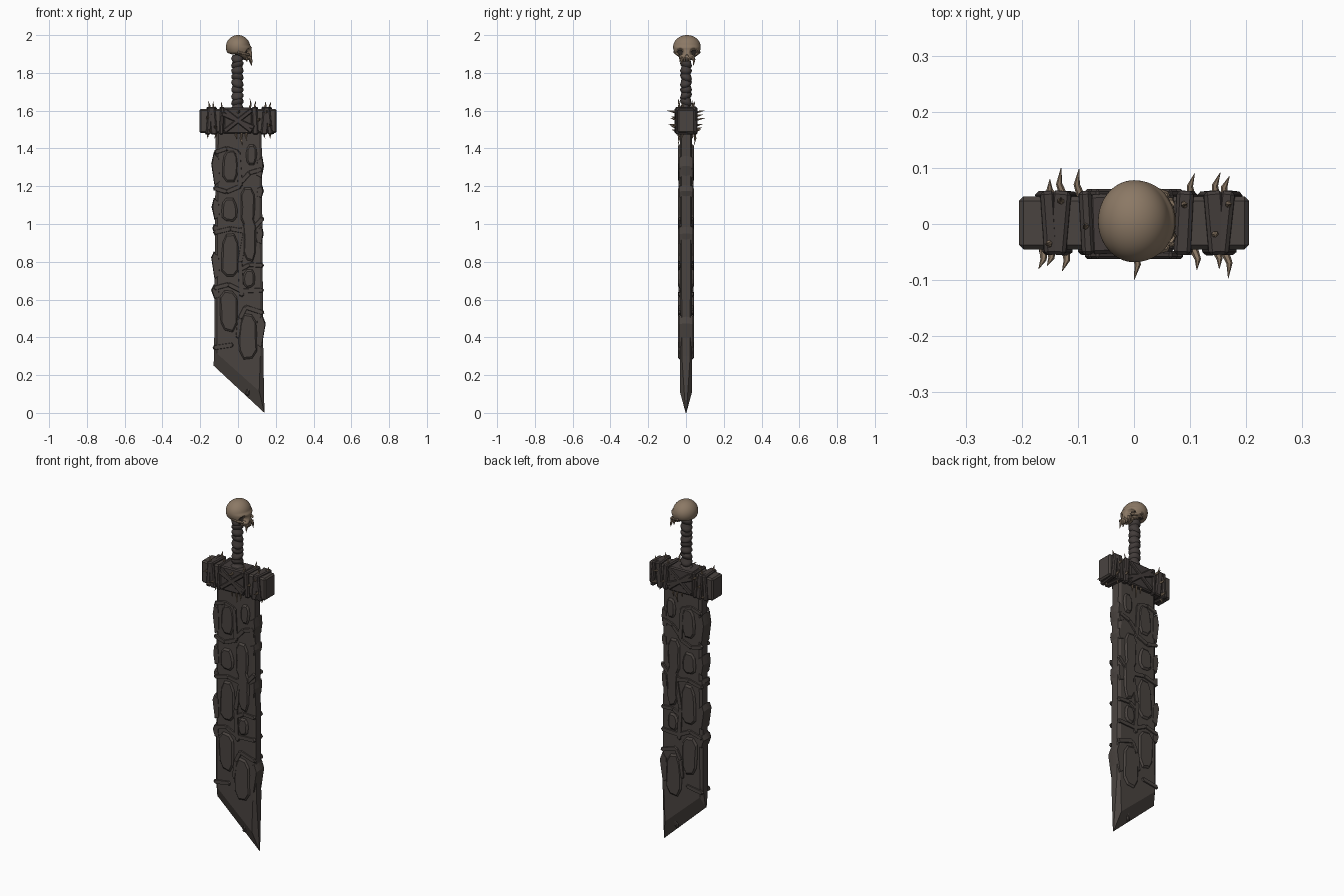
import bpy, bmesh, math, random
from mathutils import Vector, Matrix

if "Cube" in bpy.data.objects:
    bpy.data.objects.remove(bpy.data.objects["Cube"])

random.seed(4)


def material(name, rgb):
    m = bpy.data.materials.new(name)
    m.diffuse_color = (*rgb, 1)
    m.use_nodes = True
    m.node_tree.nodes["Principled BSDF"].inputs["Base Color"].default_value = m.diffuse_color
    return m


IRON = material("dark iron", (0.068, 0.057, 0.051))
LEATHER = material("dark leather", (0.056, 0.046, 0.043))
BONE = material("old bone", (0.26, 0.19, 0.13))
SOCKET = material("socket shadow", (0.03, 0.024, 0.02))


def finish(bm, name, *mats, smooth=None):
    bmesh.ops.recalc_face_normals(bm, faces=bm.faces)
    me = bpy.data.meshes.new(name)
    bm.to_mesh(me)
    bm.free()
    ob = bpy.data.objects.new(name, me)
    bpy.context.collection.objects.link(ob)
    for m in mats:
        me.materials.append(m)
    if smooth:
        bpy.ops.object.select_all(action='DESELECT')
        ob.select_set(True)
        bpy.context.view_layer.objects.active = ob
        bpy.ops.object.shade_smooth_by_angle(angle=math.radians(smooth))
    return ob


def loft(bm, rings):
    """Skin closed rings of points and cap both ends."""
    vs = [[bm.verts.new(p) for p in r] for r in rings]
    n = len(vs[0])
    for a, b in zip(vs, vs[1:]):
        for i in range(n):
            bm.faces.new((a[i], a[(i + 1) % n], b[(i + 1) % n], b[i]))
    bm.faces.new(vs[0])
    bm.faces.new(vs[-1])


def raised(bm, pts, y0, y1, shrink):
    """Bevelled slab with an x-z outline, on front and back."""
    cx = sum(p[0] for p in pts) / len(pts)
    cz = sum(p[1] for p in pts) / len(pts)

    def ring(y, d):
        out = []
        for x, z in pts:
            v = Vector((x - cx, z - cz))
            v *= max(0.3, 1 - d / v.length)
            out.append((cx + v.x, y, cz + v.y))
        return out
    for s in (-1, 1):
        loft(bm, [ring(s * y0, 0), ring(s * (y0 + y1) / 2, shrink * .25), ring(s * y1, shrink)])


def box(bm, c, size, rot=(0, 0, 0), bevel=0.006):
    m = Matrix.Translation(c)
    for a, ax in zip(rot, 'XYZ'):
        m = m @ Matrix.Rotation(math.radians(a), 4, ax)
    m = m @ Matrix.Diagonal((*size, 1))
    vs = bmesh.ops.create_cube(bm, size=1, matrix=m)['verts']
    if bevel:
        es = list({e for v in vs for e in v.link_edges})
        bmesh.ops.bevel(bm, geom=es, offset=bevel, segments=1, affect='EDGES')


def spike(bm, base, tip, r):
    base, tip = Vector(base), Vector(tip)
    d = tip - base
    q = d.to_track_quat('Z', 'Y')
    side = q @ Vector((0.12 * d.length, 0, 0))
    rings = []
    for t, k in ((0, 1), (.5, .7), (1, .06)):
        c = base + d * t + side * math.sin(t * math.pi)
        rings.append([c + q @ Vector((r * k * math.cos(a * math.pi / 3), r * k * math.sin(a * math.pi / 3), 0))
                      for a in range(6)])
    loft(bm, rings)


# Blade: flat slab with chamfered sides and a slanted sharp end
outer = [(-.118, 1.5, .024), (-.126, .36, .022), (-.129, .25, .005),
         (.14, 0, .002), (.134, .3, .022), (.125, 1.5, .024)]
inner = [(-.104, 1.5), (-.112, .38), (-.112, .315), (.112, .115), (.118, .3), (.112, 1.5)]
bm = bmesh.new()
loft(bm, [[(x, -.033, z) for x, z in inner], [(x, -y, z) for x, z, y in outer],
          [(x, y, z) for x, z, y in outer], [(x, .033, z) for x, z in inner]])
finish(bm, "blade", IRON)

# Raised stone-like scales on both faces: x, z, half width, half height
scales = [(-.04, 1.31, .046, .09), (.072, 1.37, .03, .06), (.052, 1.09, .042, .105),
          (-.045, 1.075, .045, .062), (-.042, .83, .05, .125), (.062, .92, .038, .125),
          (-.05, .54, .052, .115), (.053, .41, .052, .125), (.06, .71, .035, .05)]
bm = bmesh.new()
for x, z, w, h in scales:
    pts = []
    for i in range(10):
        a = math.tau * i / 10
        k = random.uniform(.9, 1.08)
        c, s = math.cos(a), math.sin(a)
        pts.append((x + w * k * math.copysign(abs(c) ** .75, c), z + h * k * math.copysign(abs(s) ** .85, s)))
    raised(bm, pts, .03, .043, .012)
finish(bm, "blade_scales", IRON)

# Ridges running between the scales
ridges = [[(-.12, 1.38), (-.06, 1.4), (0, 1.38), (.012, 1.2), (-.06, 1.17), (-.125, 1.19)],
          [(.125, 1.29), (.06, 1.27), (.015, 1.22)],
          [(-.125, .955), (-.04, .975), (.04, 1.06 - .1), (.01, .8), (.02, .62)],
          [(.13, 1.03), (.08, .975), (.015, .97)],
          [(-.125, .66), (-.05, .68), (.02, .645), (.13, .65)],
          [(.13, .78), (.06, .785), (.015, .76)],
          [(-.127, .345), (-.03, .36)], [(.132, .53), (.04, .56), (.01, .5), (.0, .4)]]
bm = bmesh.new()
for path in ridges:
    for a, b in zip(path, path[1:]):
        a, b = Vector(a), Vector(b)
        d = (b - a).normalized()
        n = Vector((-d.y, d.x)) * .012
        e = d * .008
        raised(bm, [tuple(p) for p in (a - n, b - n, b + e, b + n, a + n, a - e)], .03, .039, .007)
finish(bm, "blade_ridges", IRON)

# Jagged chunks that stick out of the two edges: side, z, half height, reach
bm = bmesh.new()
for s, z, h, r in [(-1, 1.29, .09, .142), (-1, 1.08, .06, .14), (-1, .97, .03, .136), (-1, .78, .075, .142),
                   (-1, .64, .04, .143), (1, 1.3, .06, .138), (1, 1.17, .035, .137), (1, .94, .05, .136),
                   (1, .43, .09, .147)]:
    k = random.uniform(.1, .6)
    raised(bm, [(s * .096, z - h * .8), (s * .124, z - h), (s * r, z + h * k), (s * .128, z + h),
                (s * .1, z + h * .7)], 0, .036, .007)
box(bm, (.055, 0, .125), (.02, .04, .07), (0, 12, 0))
finish(bm, "edge_chunks", IRON)

# Guard: beam, thick middle wrap, end bands, crossed straps
bm = bmesh.new()
box(bm, (0, .002, 1.546), (.41, .094, .128), bevel=.008)
finish(bm, "guard_beam", IRON)
bm = bmesh.new()
box(bm, (-.003, .002, 1.547), (.15, .106, .138), (0, 0, 2))
for x, w, t in [(-.155, .026, 4), (-.128, .034, -5), (-.088, .022, 3), (.092, .03, -3), (.14, .034, 5), (.168, .026, -6)]:
    box(bm, (x, .002, 1.547), (w, .114, .146), (0, t, t))
for s in (-1, 1):
    for a in (-38, 38, 24):
        box(bm, (0, s * .055, 1.547), (.185, .014, .024), (0, a, 0), .004)
finish(bm, "guard_wraps", LEATHER)

# Bone spikes driven through the guard
bm = bmesh.new()
for x, y, z in [(-.17, -.08, 1.57), (-.128, -.084, 1.52), (0, -.1, 1.6), (.112, -.082, 1.56), (.152, -.08, 1.6),
                (.168, -.097, 1.53), (-.13, .1, 1.56), (-.098, .098, 1.6), (.108, .09, 1.53), (.154, .092, 1.58),
                (-.15, .08, 1.5), (.17, .085, 1.51), (-.155, -.075, 1.5)]:
    spike(bm, (x * .95, math.copysign(.045, y), z - .01), (x, y, z), .008)
for x, y in [(-.152, -.03), (-.125, .04), (-.085, 0), (.06, -.035), (.092, .03), (.14, -.02), (.168, .03)]:
    spike(bm, (x, y, 1.605), (x * 1.04, y * 1.2, 1.645 + random.uniform(0, .02)), .007)
for x, y in [(-.155, .03), (-.12, -.03), (.14, .03), (.165, -.02)]:
    spike(bm, (x, y, 1.485), (x * 1.03, y * 1.2, 1.452), .007)
for s in (-1, 1):
    for x, z in ((-.01, 1.45), (.02, 1.415), (.045, 1.44)):
        spike(bm, (x, s * .044, 1.49), (x + .003, s * .042, z), .007)
finish(bm, "guard_spikes", BONE)

# Grip with tilted wrapping
bm = bmesh.new()
rings = []
for i in range(37):
    z = 1.595 + .3 * i / 36
    r = (.025, .031, .033, .03)[i % 4] + (.008 if i < 3 else 0)
    tilt = .35 * math.sin(i // 4 * 2.1)
    rings.append([(-.003 + r * math.cos(a), .95 * r * math.sin(a), z + tilt * r * math.cos(a + i // 4))
                  for a in (math.tau * k / 12 for k in range(12))])
loft(bm, rings)
finish(bm, "grip", LEATHER, smooth=35)

# Skull pommel looking towards +x: sculpted ball with sunken eyes and nose
bm = bmesh.new()
bmesh.ops.create_icosphere(bm, subdivisions=5, radius=1)
eyes = [(Vector((s * .036, -.028)), .021) for s in (-1, 1)]
holes = eyes + [(Vector((0, -.052)), .009)]
dark = set()
for v in bm.verts:
    x, y, z = v.co
    p = Vector((x * .064, y * .073, z * .063))
    if p.x < .02 and p.z < -.03:      # flat underside
        p.z = -.03 + (p.z + .03) * .35
    if p.x > 0 and z < .1:            # face pulled forward, down and narrow
        f = min(1, x * 1.4) * min(1, (.1 - z) * 1.5)
        p.x += .022 * f
        p.z -= .02 * f
        p.y *= 1 - .25 * f * max(0, -z)
    p.x += .006 * math.exp(-((p.z + .002) / .008) ** 2) * max(0, x)  # brow
    if x > 0:
        for c, r in holes:
            d = (Vector((p.y, p.z)) - c).length / r
            if d < 1:
                p.x -= .028 * (1 - d ** 4)
                if d < .85:
                    dark.add(v)
    v.co = p + Vector((0, .005, 1.937))
for f in bm.faces:
    f.material_index = int(all(v in dark for v in f.verts))
    f.smooth = True
finish(bm, "skull", BONE, SOCKET)

# Upper jaw, cheekbones, teeth and long fangs
bm = bmesh.new()
box(bm, (.052, .005, 1.884), (.036, .074, .03), (0, 12, 0), .01)
for s in (-1, 1):
    box(bm, (.03, .005 + s * .056, 1.903), (.07, .014, .016), (0, 14, -s * 18), .005)
    spike(bm, (.064, .005 + s * .03, 1.885), (.072, .005 + s * .034, 1.838), .009)
    spike(bm, (.045, .005 + s * .037, 1.88), (.047, .005 + s * .038, 1.857), .007)
for k in range(-1, 2):
    box(bm, (.067, .005 + k * .014, 1.869), (.01, .011, .022), bevel=.003)
finish(bm, "skull_jaw", BONE, smooth=40)
